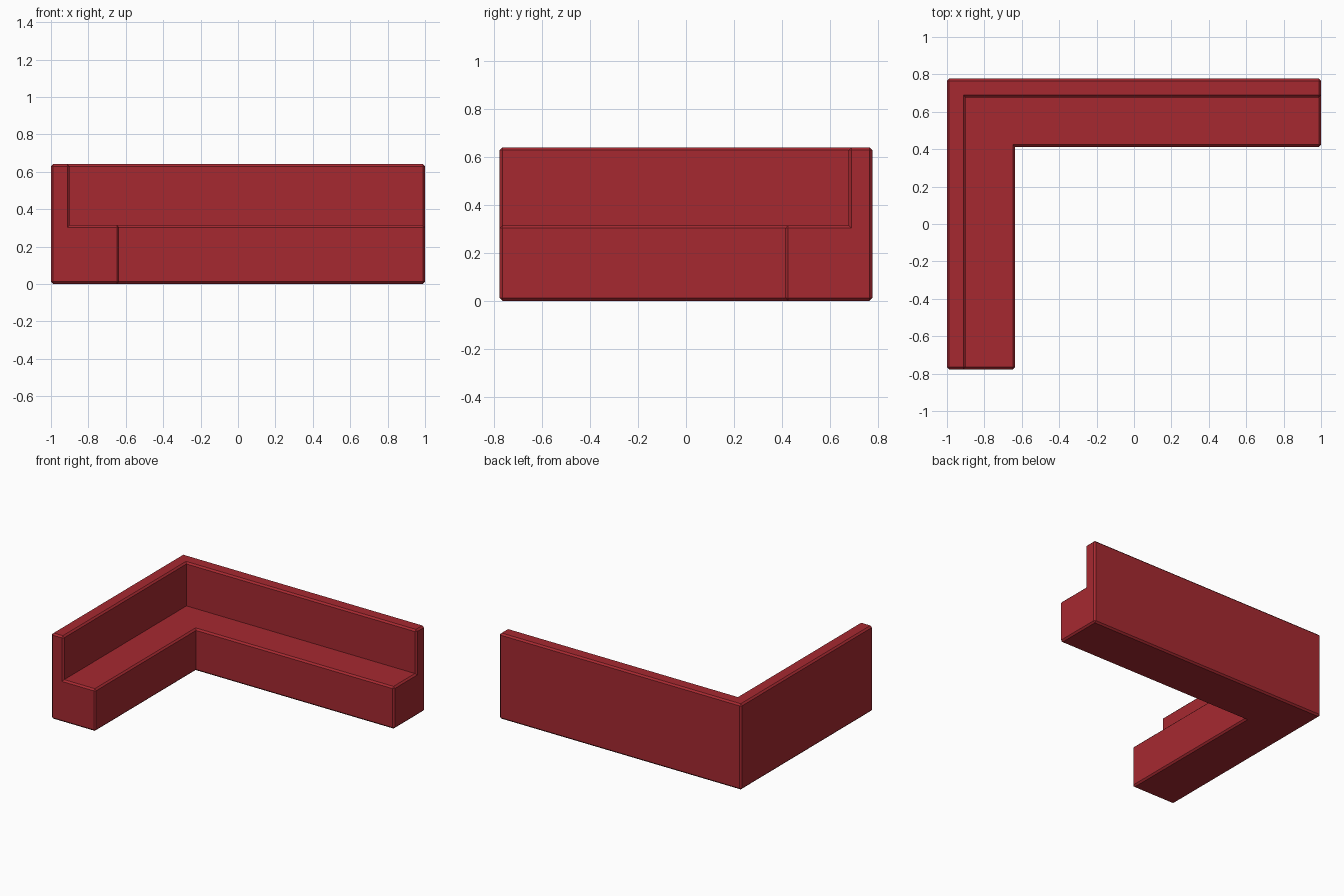
import bpy, bmesh

if "Cube" in bpy.data.objects:
    bpy.data.objects.remove(bpy.data.objects["Cube"])

HALF_X, HALF_Y = 1.0, 0.777
DEPTH, BACK = 0.364, 0.10
SEAT_Z, TOP_Z = 0.315, 0.64
BEVEL = 0.012

# Bench cross-section: (distance in from the outer wall, height)
profile = [(0, 0), (DEPTH, 0), (DEPTH, SEAT_Z), (BACK, SEAT_Z), (BACK, TOP_Z), (0, TOP_Z)]

# Path stations: front end of left arm, mitred corner, right end of back arm
stations = [
    lambda d: (-HALF_X + d, -HALF_Y),
    lambda d: (-HALF_X + d, HALF_Y - d),
    lambda d: (HALF_X, HALF_Y - d),
]

bm = bmesh.new()
rings = [[bm.verts.new((*place(d), z)) for d, z in profile] for place in stations]
n = len(profile)
for a, b in zip(rings, rings[1:]):
    for i in range(n):
        j = (i + 1) % n
        bm.faces.new((a[i], a[j], b[j], b[i]))
bm.faces.new(rings[0])
bm.faces.new(rings[-1])
bmesh.ops.recalc_face_normals(bm, faces=bm.faces)

# Remove the mitre lines across flat surfaces, then chamfer only outward edges
flat = [e for e in bm.edges if abs(e.calc_face_angle_signed()) < 0.01]
bmesh.ops.dissolve_edges(bm, edges=flat, use_verts=False)
convex = [e for e in bm.edges if e.calc_face_angle_signed() > 0.1]
bmesh.ops.bevel(bm, geom=convex, offset=BEVEL, offset_type='OFFSET', segments=1,
                profile=0.5, affect='EDGES', clamp_overlap=True)

mesh = bpy.data.meshes.new("corner_bench")
bm.to_mesh(mesh)
bm.free()
bench = bpy.data.objects.new("corner_bench", mesh)
bpy.context.collection.objects.link(bench)

# Red upholstery
red = bpy.data.materials.new("red_upholstery")
red.diffuse_color = (0.38, 0.022, 0.03, 1)
red.use_nodes = True
red.node_tree.nodes["Principled BSDF"].inputs["Base Color"].default_value = red.diffuse_color
mesh.materials.append(red)
